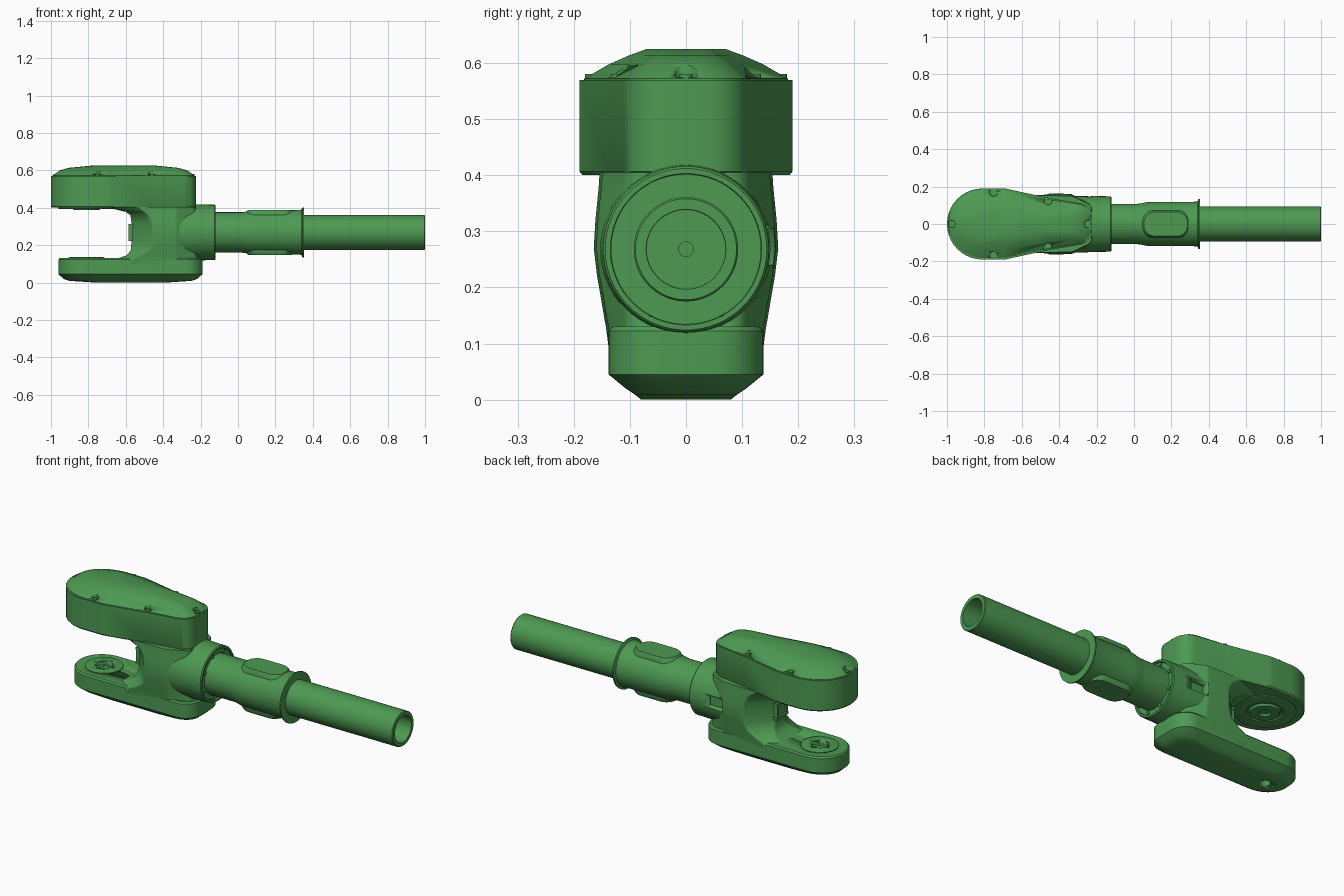
import bpy, bmesh, math
from mathutils import Vector

if "Cube" in bpy.data.objects:
    bpy.data.objects.remove(bpy.data.objects["Cube"])

green = bpy.data.materials.new("green")
green.diffuse_color = (0.075, 0.32, 0.085, 1)
green.use_nodes = True
green.node_tree.nodes["Principled BSDF"].inputs["Base Color"].default_value = green.diffuse_color
CZ = 0.268   # height of the tube axis
JX = -0.81   # x of the vertical joint axis


def loft(name, rings, angle=35):
    """Skin a list of equal-length point rings and cap both ends."""
    bm = bmesh.new()
    vs = [[bm.verts.new(p) for p in r] for r in rings]
    n = len(vs[0])
    for a, b in zip(vs, vs[1:]):
        for i in range(n):
            j = (i + 1) % n
            bm.faces.new((a[i], a[j], b[j], b[i]))
    bm.faces.new(vs[0][::-1])
    bm.faces.new(vs[-1])
    bmesh.ops.remove_doubles(bm, verts=bm.verts, dist=1e-5)
    bmesh.ops.recalc_face_normals(bm, faces=bm.faces)
    me = bpy.data.meshes.new(name)
    bm.to_mesh(me)
    bm.free()
    ob = bpy.data.objects.new(name, me)
    bpy.context.collection.objects.link(ob)
    me.materials.append(green)
    bpy.ops.object.select_all(action='DESELECT')
    ob.select_set(True)
    bpy.context.view_layer.objects.active = ob
    bpy.ops.object.shade_smooth_by_angle(angle=math.radians(angle))
    return ob


def outline(corners, n=10):
    """Polygon of (x, y, radius) corners with each corner filleted."""
    out = []
    for i, (x, y, r) in enumerate(corners):
        p = Vector((x, y))
        a = (Vector(corners[i - 1][:2]) - p).normalized()
        b = (Vector(corners[(i + 1) % len(corners)][:2]) - p).normalized()
        half = a.angle(b) / 2
        c = p + (a + b).normalized() * r / math.sin(half)
        v0 = p + a * r / math.tan(half) - c
        v1 = p + b * r / math.tan(half) - c
        t0 = math.atan2(v0.y, v0.x)
        d = (math.atan2(v1.y, v1.x) - t0 + math.pi) % (2 * math.pi) - math.pi
        out += [c + r * Vector((math.cos(t0 + d * k / n), math.sin(t0 + d * k / n)))
                for k in range(n + 1)]
    return out


def mirrored(half):
    """Complete a list of +y corners with their -y copies."""
    return half + [(x, -y, r) for x, y, r in reversed(half)]


def stack(name, pts, layers, cx):
    """Loft one outline through (z, x scale, y scale) layers."""
    return loft(name, [[(cx + (p.x - cx) * sx, p.y * sy, z) for p in pts]
                       for z, sx, sy in layers])


def lathe(name, prof, axis='X', at=(0, 0, CZ), n=64):
    """Revolve (distance, radius) pairs about an axis."""
    rings = []
    for d, r in prof:
        ring = []
        for i in range(n):
            t = 2 * math.pi * i / n
            u, v = r * math.cos(t), r * math.sin(t)
            o = {'X': (d, u, v), 'Y': (u, d, v), 'Z': (u, v, d)}[axis]
            ring.append(Vector(at) + Vector(o))
        rings.append(ring)
    return loft(name, rings)


def box(name, x0, x1, y0, y1, z0, z1):
    return loft(name, [[(x0, y0, z), (x1, y0, z), (x1, y1, z), (x0, y1, z)]
                       for z in (z0, z1)])


def cut(ob, cutter):
    m = ob.modifiers.new("cut", 'BOOLEAN')
    m.operation = 'DIFFERENCE'
    m.object = cutter
    m.solver = 'EXACT'
    cutter.hide_render = True
    cutter.hide_set(True)


# upper housing with its crowned cover
top_plan = outline(mirrored([(-1.0, 0.19, 0.1899), (-0.69, 0.19, 0.08),
                             (-0.45, 0.138, 0.1), (-0.225, 0.10, 0.075)]))
stack("upper_housing", top_plan,
      [(0.40, 0.985, 0.97), (0.407, 1, 1), (0.57, 1, 1)], -0.6125)
cover = stack("upper_cover", top_plan,
              [(0.565, 0.98, 0.955), (0.572, 0.98, 0.955), (0.598, 0.89, 0.72),
               (0.613, 0.76, 0.54), (0.625, 0.45, 0.37)], -0.6125)
for x, y in [(-0.975, 0), (-0.245, 0)] + [(x, s * y) for s in (1, -1)
                                          for x, y in ((-0.75, 0.168), (-0.46, 0.122))]:
    cut(cover, lathe("screw_pocket_cutter", [(0.574, 0.02), (0.70, 0.02)], 'Z', (x, y, 0), 24))
    lathe("cover_screw", [(0.565, 0.012), (0.580, 0.012)], 'Z', (x, y, 0), 16)
lathe("cover_disc", [(0.59, 0.085), (0.611, 0.085), (0.613, 0.082)], 'Z', (JX, 0, 0))

# joint rings under the housing
lathe("upper_joint_ring", [(0.41, 0.15), (0.395, 0.15), (0.393, 0.145), (0.393, 0.09),
                           (0.399, 0.085), (0.399, 0.075), (0.388, 0.07), (0.388, 0.03),
                           (0.41, 0.03)], 'Z', (JX, 0, 0))

# lower fork plate with crowned underside
low_plan = outline(mirrored([(-0.96, 0.138, 0.1379), (-0.19, 0.138, 0.09)]))
plate = stack("lower_plate", low_plan,
              [(0.0, 0.5, 0.58), (0.009, 0.85, 0.66), (0.02, 0.93, 0.78), (0.045, 1, 1),
               (0.122, 1, 1), (0.13, 0.985, 0.95)], -0.575)
joint = lathe("lower_joint_disc", [(0.12, 0.095), (0.134, 0.095), (0.136, 0.09)], 'Z', (JX, 0, 0))
pin_hole = lathe("pin_hole_cutter", [(-0.1, 0.028), (0.3, 0.028)], 'Z', (JX, 0, 0), 32)
seat_hole = lathe("pin_seat_cutter", [(0.115, 0.045), (0.3, 0.045)], 'Z', (JX, 0, 0), 32)
for ob in (plate, joint):
    cut(ob, pin_hole)
    cut(ob, seat_hole)

# central body: plan sections (z, nose x, nose y, shoulder x, half width, rear x)
sections = [(0.085, -0.70, 0.11, -0.62, 0.137, -0.20), (0.13, -0.64, 0.09, -0.56, 0.143, -0.215),
            (0.145, -0.595, 0.07, -0.53, 0.146, -0.22), (0.175, -0.572, 0.05, -0.48, 0.151, -0.22),
            (0.22, -0.57, 0.04, -0.46, 0.159, -0.22), (0.27, -0.57, 0.04, -0.455, 0.165, -0.22),
            (0.32, -0.57, 0.04, -0.46, 0.162, -0.22), (0.36, -0.575, 0.05, -0.48, 0.158, -0.22),
            (0.378, -0.60, 0.07, -0.50, 0.156, -0.225), (0.392, -0.66, 0.09, -0.52, 0.155, -0.225),
            (0.405, -0.68, 0.10, -0.53, 0.154, -0.226)]
body = loft("body", [[(p.x, p.y, z) for p in outline(mirrored(
    [(nx, ny, 0.02), (sx, w, 0.03), (-0.33, w - 0.005, 0.04), (rx, 0.10, 0.04)]), 6)]
    for z, nx, ny, sx, w, rx in sections], 40)

# round collar the tube plugs into
collar = lathe("collar", [(-0.42, 0.15), (-0.30, 0.153), (-0.19, 0.149), (-0.125, 0.148),
                          (-0.12, 0.144), (-0.12, 0.135), (-0.128, 0.132), (-0.128, 0.10)])
window = box("window_cutter", -0.33, -0.23, 0.115, 0.25, 0.24, 0.305)
cut(body, window)
cut(collar, window)
for i in range(8):
    t = math.pi * (i + 0.5) / 4
    lathe("collar_bolt", [(-0.14, 0.01), (-0.119, 0.01)], 'X',
          (0, 0.121 * math.cos(t), CZ + 0.121 * math.sin(t)), 12)

# cable connector on the nose of the body
box("connector_block", -0.575, -0.52, -0.045, 0.045, 0.23, 0.305)
for z in (0.222, 0.298):
    box("connector_lip", -0.585, -0.53, -0.05, 0.05, z, z + 0.014)
for s in (1, -1):
    box("connector_side", -0.585, -0.56, s * 0.04 - 0.006, s * 0.04 + 0.006, 0.225, 0.31)

# tube adapter with end flange
lathe("tube_adapter", [(-0.2, 0.108), (0.02, 0.108), (0.04, 0.111), (0.07, 0.117),
                       (0.10, 0.118), (0.33, 0.119), (0.34, 0.122), (0.345, 0.134),
                       (0.352, 0.134), (0.352, 0.09)])

# flat pads above and below the adapter
pad_plan = outline(mirrored([(0.05, 0.068, 0.06), (0.29, 0.068, 0.06)]))
for name, s in (("upper_pad", 1), ("lower_pad", -1)):
    stack(name, pad_plan, [(CZ + s * 0.07, 1.2, 1.1), (CZ + s * 0.095, 1.12, 1.07),
                           (CZ + s * 0.112, 1.03, 1.02), (CZ + s * 0.121, 0.97, 0.95)], 0.17)

# hollow pipe
lathe("pipe", [(0.33, 0.093), (0.996, 0.093), (1.0, 0.090), (1.0, 0.071),
               (0.45, 0.070), (0.45, 0.013), (0.40, 0.013)])
